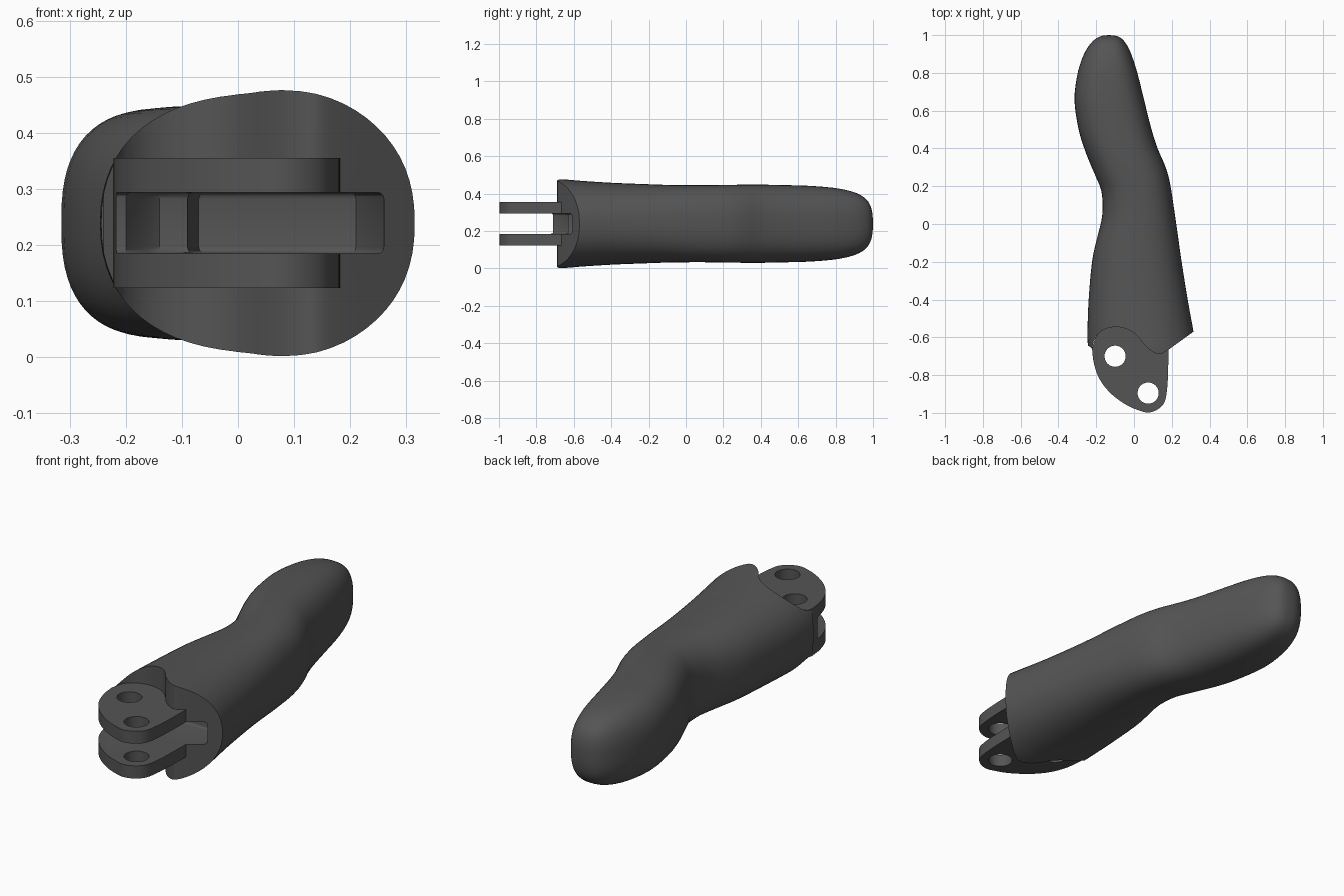
import bpy, bmesh, math

if "Cube" in bpy.data.objects:
    bpy.data.objects.remove(bpy.data.objects["Cube"])

ZC = 0.239  # mid height of the whole part


def new_object(name, bm):
    bmesh.ops.recalc_face_normals(bm, faces=bm.faces)
    me = bpy.data.meshes.new(name)
    bm.to_mesh(me)
    bm.free()
    ob = bpy.data.objects.new(name, me)
    bpy.context.collection.objects.link(ob)
    return ob


def catmull(p0, p1, p2, p3, t):
    return tuple(0.5 * (2 * b + (c - a) * t + (2 * a - 5 * b + 4 * c - d) * t * t
                        + (3 * b - a - 3 * c + d) * t ** 3)
                 for a, b, c, d in zip(p0, p1, p2, p3))


def smooth_path(pts, n):
    out = []
    for i in range(len(pts) - 1):
        q = [pts[max(0, min(len(pts) - 1, i + k))] for k in (-1, 0, 1, 2)]
        out += [catmull(*q, j / n) for j in range(n)]
    return out + [pts[-1]]


def prism(name, outline, z0, z1, bevel=0):
    bm = bmesh.new()
    f = bm.faces.new([bm.verts.new((x, y, z0)) for x, y in outline])
    r = bmesh.ops.extrude_face_region(bm, geom=[f])
    verts = [v for v in r["geom"] if isinstance(v, bmesh.types.BMVert)]
    bmesh.ops.translate(bm, verts=verts, vec=(0, 0, z1 - z0))
    if bevel:  # round only the rim edges inside the body
        rim = [e for e in bm.edges if abs(e.verts[0].co.z - e.verts[1].co.z) < 1e-6]
        bmesh.ops.bevel(bm, geom=rim, offset=bevel, segments=3, profile=0.5, affect="EDGES")
    return new_object(name, bm)


def combine(target, tool, op):
    m = target.modifiers.new(op, "BOOLEAN")
    m.operation, m.solver, m.object = op, "EXACT", tool
    bpy.context.view_layer.objects.active = target
    bpy.ops.object.modifier_apply(modifier=m.name)
    bpy.data.objects.remove(tool)


# Finger body: rows of y, left x, right x, half height
rows = [(-0.75, -0.235, 0.337, 0.242), (-0.66, -0.243, 0.327, 0.238),
        (-0.57, -0.246, 0.315, 0.230), (-0.40, -0.240, 0.284, 0.219),
        (-0.20, -0.222, 0.252, 0.211), (-0.08, -0.197, 0.235, 0.207),
        (0.02, -0.172, 0.221, 0.206), (0.10, -0.166, 0.209, 0.206),
        (0.18, -0.174, 0.197, 0.207), (0.25, -0.202, 0.183, 0.208),
        (0.32, -0.232, 0.160, 0.209), (0.40, -0.263, 0.125, 0.209),
        (0.50, -0.293, 0.093, 0.207), (0.65, -0.315, 0.055, 0.203),
        (0.78, -0.302, 0.023, 0.193), (0.87, -0.277, -0.004, 0.177),
        (0.93, -0.248, -0.028, 0.155), (0.97, -0.216, -0.054, 0.124),
        (0.99, -0.186, -0.078, 0.085), (0.998, -0.160, -0.104, 0.045)]
SEG = 64
bm = bmesh.new()
rings = []
for y, xl, xr, h in smooth_path(rows, 3):
    n = 2.25 + 0.35 * max(0, min(1, (y + 0.6) / 1.0))
    ring = []
    for k in range(SEG):
        a = 2 * math.pi * k / SEG
        c, s = math.cos(a), math.sin(a)
        ring.append(bm.verts.new((
            (xl + xr) / 2 + (xr - xl) / 2 * math.copysign(abs(c) ** (2 / n), c),
            y, ZC + h * math.copysign(abs(s) ** (2 / n), s))))
    rings.append(ring)
for a, b in zip(rings, rings[1:]):
    for k in range(SEG):
        bm.faces.new((a[k], a[(k + 1) % SEG], b[(k + 1) % SEG], b[k]))
bm.faces.new(rings[0])
tip = bm.verts.new((-0.132, 1.0, ZC))
for k in range(SEG):
    bm.faces.new((rings[-1][k], rings[-1][(k + 1) % SEG], tip))
body = new_object("finger_body", bm)

# Wavy front end
wave = smooth_path([(-0.222, -0.66), (-0.205, -0.60), (-0.16, -0.56), (-0.10, -0.545),
                    (-0.04, -0.555), (0.01, -0.585), (0.06, -0.645), (0.10, -0.677),
                    (0.14, -0.688), (0.19, -0.66)], 4)
combine(body, prism("front_cutter", [(-0.5, -0.9), (-0.5, -0.645), (-0.24, -0.645)] + wave
                    + [(0.315, -0.57), (0.5, -0.43), (0.5, -0.9)], -0.2, 0.7), "DIFFERENCE")

# Hinge lug
lug = smooth_path([(-0.222, -0.66), (-0.212, -0.74), (-0.18, -0.825), (-0.12, -0.90),
                   (-0.04, -0.958), (0.03, -0.988), (0.075, -0.998), (0.12, -0.985),
                   (0.157, -0.952), (0.172, -0.90), (0.180, -0.80), (0.183, -0.62)], 4)
combine(body, prism("hinge_lug", lug + [(0.10, -0.50), (-0.12, -0.50), (-0.205, -0.60)],
                    ZC - 0.116, ZC + 0.116), "UNION")

# Slot between the plates, running into a rounded pocket in the body
slot = [(-0.4, -1.1), (-0.4, -0.71), (-0.20, -0.71), (-0.165, -0.65), (-0.14, -0.63),
        (-0.09, -0.63), (-0.07, -0.48), (0.21, -0.48), (0.26, -0.60), (0.26, -0.69),
        (0.4, -0.69), (0.4, -1.1)]
combine(body, prism("slot_cutter", slot, ZC - 0.054, ZC + 0.055, 0.012), "DIFFERENCE")

# Two pin holes
for x, y in ((-0.10, -0.70), (0.075, -0.895)):
    circle = [(x + 0.056 * math.cos(math.tau * k / 40), y + 0.056 * math.sin(math.tau * k / 40))
              for k in range(40)]
    combine(body, prism("pin_cutter", circle, 0.0, 0.5), "DIFFERENCE")

# Dark grey finish
mat = bpy.data.materials.new("dark_grey")
mat.diffuse_color = (0.09, 0.09, 0.09, 1)
mat.use_nodes = True
mat.node_tree.nodes["Principled BSDF"].inputs["Base Color"].default_value = mat.diffuse_color
body.data.materials.clear()
body.data.materials.append(mat)
for p in body.data.polygons:
    p.material_index = 0

bpy.ops.object.select_all(action="DESELECT")
body.select_set(True)
bpy.context.view_layer.objects.active = body
bpy.ops.object.shade_smooth_by_angle(angle=math.radians(30))
